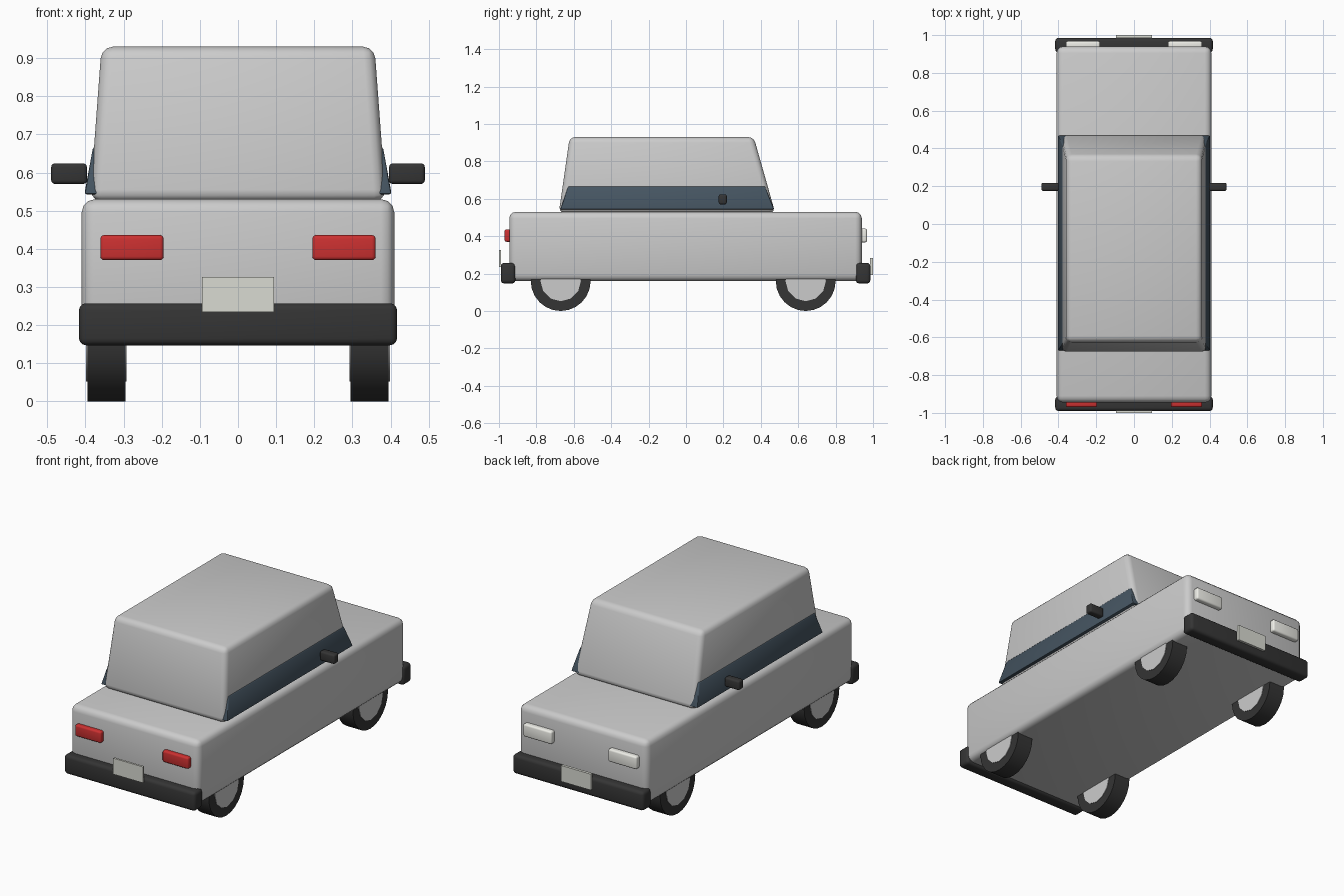
import bpy, bmesh, math
from mathutils import Matrix

if "Cube" in bpy.data.objects:
    bpy.data.objects.remove(bpy.data.objects["Cube"])


def material(name, rgb):
    m = bpy.data.materials.new(name)
    m.diffuse_color = (*rgb, 1)
    m.use_nodes = True
    m.node_tree.nodes["Principled BSDF"].inputs["Base Color"].default_value = m.diffuse_color
    return m


BLACK = material("black_rubber", (0.035, 0.035, 0.035))
GLASS = material("dark_glass", (0.06, 0.09, 0.12))
RED = material("red_lens", (0.6, 0.03, 0.03))
WHITE = material("white_lens", (0.85, 0.85, 0.8))
PLATE = material("plate_white", (0.7, 0.71, 0.65))


def finish(name, bm, mat, bevel=0, segments=3):
    bmesh.ops.recalc_face_normals(bm, faces=bm.faces)
    if bevel:
        bmesh.ops.bevel(bm, geom=bm.edges[:], offset=bevel, segments=segments,
                        profile=0.5, affect='EDGES', clamp_overlap=True)
    me = bpy.data.meshes.new(name)
    bm.to_mesh(me)
    bm.free()
    ob = bpy.data.objects.new(name, me)
    bpy.context.collection.objects.link(ob)
    if mat:
        me.materials.append(mat)
    bpy.context.view_layer.objects.active = ob
    bpy.ops.object.select_all(action='DESELECT')
    ob.select_set(True)
    bpy.ops.object.shade_smooth_by_angle(angle=math.radians(40))
    return ob


def block(name, x, y, z, mat=None, bevel=0, top_x=None, top_y=None, segments=3):
    """Box from (min, max) ranges, optionally tapering to other top ranges."""
    bm = bmesh.new()
    bmesh.ops.create_cube(bm, size=2)
    for v in bm.verts:
        up = v.co.z > 0
        rx, ry = (top_x or x, top_y or y) if up else (x, y)
        v.co = (rx[v.co.x > 0], ry[v.co.y > 0], z[up])
    return finish(name, bm, mat, bevel, segments)


def cylinder(name, x, y, z, r, width, sides, mat=None, bevel=0):
    bm = bmesh.new()
    bmesh.ops.create_cone(bm, cap_ends=True, segments=sides, radius1=r, radius2=r, depth=width,
                          matrix=Matrix.Translation((x, y, z)) @ Matrix.Rotation(math.pi / 2, 4, 'Y'))
    return finish(name, bm, mat, bevel, 1)


def span(s, a, b):
    return tuple(sorted((s * a, s * b)))


# Body and cabin
block("body", (-0.41, 0.41), (-0.945, 0.94), (0.16, 0.53), bevel=0.035)
block("cabin", (-0.388, 0.388), (-0.68, 0.477), (0.525, 0.93), bevel=0.03,
      top_x=(-0.358, 0.358), top_y=(-0.622, 0.362))

# Bumpers and number plates
block("front_bumper", (-0.417, 0.417), (-0.99, -0.912), (0.147, 0.257), BLACK, 0.018)
block("rear_bumper", (-0.417, 0.417), (0.908, 0.986), (0.147, 0.257), BLACK, 0.018)
block("front_plate", (-0.094, 0.094), (-1.0, -0.988), (0.234, 0.326), PLATE)
block("rear_plate", (-0.094, 0.094), (0.984, 1.0), (0.192, 0.284), PLATE)

for s, side in ((-1, "left"), (1, "right")):
    # Side windows, mirrors and lamps
    block(side + "_window", span(s, 0.35, 0.403), (-0.672, 0.472), (0.543, 0.667), GLASS, 0.006,
          top_x=span(s, 0.35, 0.38), top_y=(-0.63, 0.422), segments=2)
    block(side + "_mirror", span(s, 0.396, 0.49), (0.175, 0.218), (0.57, 0.624), BLACK, 0.01)
    block(side + "_red_lamp", span(s, 0.195, 0.361), (-0.97, -0.93), (0.37, 0.436), RED, 0.01)
    block(side + "_white_lamp", span(s, 0.18, 0.361), (0.925, 0.968), (0.367, 0.44), WHITE, 0.01)
    # Wheels
    for y, end in ((-0.67, "front"), (0.64, "rear")):
        cylinder(f"{end}_{side}_tyre", s * 0.345, y, 0.16, 0.16, 0.1, 24, BLACK)
        cylinder(f"{end}_{side}_hub", s * 0.345, y, 0.16, 0.108, 0.106, 12)
